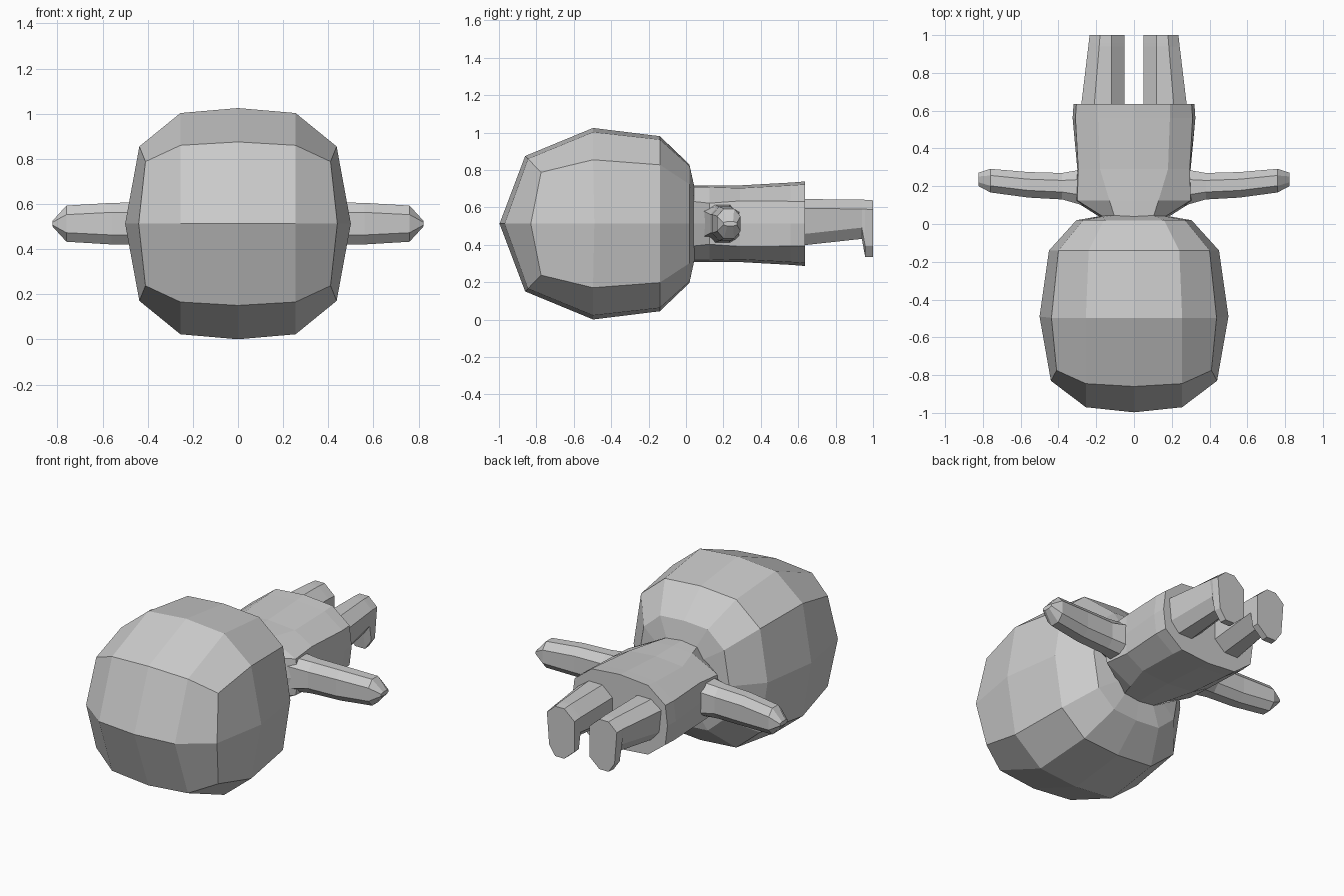
import bpy, bmesh

if "Cube" in bpy.data.objects:
    bpy.data.objects.remove(bpy.data.objects["Cube"])

ZC = 0.513  # height of the body's long axis

grey = bpy.data.materials.new("plain grey")
grey.diffuse_color = (0.6, 0.6, 0.6, 1)
grey.use_nodes = True
grey.node_tree.nodes["Principled BSDF"].inputs["Base Color"].default_value = grey.diffuse_color


def loft(name, rings, tip=None):
    """Skin a list of equal rings; flat caps, or a point at the start."""
    bm = bmesh.new()
    rows = [[bm.verts.new(p) for p in r] for r in rings]
    n = len(rows[0])
    for a, b in zip(rows, rows[1:]):
        for i in range(n):
            j = (i + 1) % n
            bm.faces.new((a[i], a[j], b[j], b[i]))
    bm.faces.new(rows[-1])
    if tip:
        tip(bm, rows[0])
    else:
        bm.faces.new(rows[0])
    bmesh.ops.recalc_face_normals(bm, faces=bm.faces)
    me = bpy.data.meshes.new(name)
    bm.to_mesh(me)
    bm.free()
    me.materials.append(grey)
    ob = bpy.data.objects.new(name, me)
    bpy.context.collection.objects.link(ob)
    return ob


def mirrored(ob):
    """Copy a part to the other side of x = 0."""
    m = ob.modifiers.new("mirror", 'MIRROR')
    m.use_axis = (True, False, False)


def ring(quarter):
    """Closed 12-point ring from top centre to side: four (x, y, dz) points."""
    a, b, c, d = quarter
    right = [a, b, c, d] + [(x, y, -z) for x, y, z in (c, b, a)]
    left = [(-x, y, z) for x, y, z in right[-2:0:-1]]
    return [(x, y, ZC + z) for x, y, z in right + left]


# Head: rings from face to nape, the face being two rows of four panels
def face_panels(bm, r):
    xs = [(-0.44, -0.83), (-0.255, -0.97), (0, -0.997), (0.255, -0.97), (0.44, -0.83)]
    mid = [r[9]] + [bm.verts.new((x, y, ZC)) for x, y in xs[1:4]] + [r[3]]
    top = [r[10], r[11], r[0], r[1], r[2]]
    low = [r[8], r[7], r[6], r[5], r[4]]
    for i in range(4):
        bm.faces.new((top[i], top[i + 1], mid[i + 1], mid[i]))
        bm.faces.new((mid[i], mid[i + 1], low[i + 1], low[i]))


loft("head", [
    ring([(0, -0.86, 0.362), (0.255, -0.845, 0.347), (0.41, -0.775, 0.275), (0.44, -0.83, 0)]),
    ring([(0, -0.497, 0.512), (0.255, -0.497, 0.49), (0.437, -0.497, 0.342), (0.5, -0.49, 0)]),
    ring([(0, -0.14, 0.468), (0.24, -0.14, 0.45), (0.40, -0.14, 0.315), (0.45, -0.14, 0)]),
    ring([(0, 0.018, 0.317), (0.16, 0.02, 0.307), (0.27, 0.02, 0.21), (0.305, 0.02, 0)]),
    ring([(0, 0.04, 0.205), (0.1, 0.045, 0.195), (0.145, 0.045, 0.13), (0.16, 0.045, 0)]),
], face_panels)

# Torso: narrow neck, wide shoulders, slightly flared hips
loft("torso", [
    ring([(0, 0.03, 0.205), (0.10, 0.03, 0.195), (0.15, 0.03, 0.12), (0.17, 0.03, 0)]),
    ring([(0, 0.125, 0.205), (0.13, 0.125, 0.195), (0.30, 0.125, 0.11), (0.32, 0.125, 0)]),
    ring([(0, 0.29, 0.205), (0.18, 0.29, 0.19), (0.295, 0.29, 0.122), (0.30, 0.29, 0)]),
    ring([(0, 0.56, 0.22), (0.19, 0.56, 0.205), (0.31, 0.56, 0.12), (0.325, 0.56, 0)]),
    ring([(0, 0.635, 0.226), (0.19, 0.635, 0.21), (0.305, 0.635, 0.12), (0.32, 0.635, 0)]),
])


# Arm: octagonal sections along x, closing to a wedge at the hand
def arm_ring(x, y0, y1, h, k):
    b = (y1 - y0) * 0.28
    pts = [(y0, k), (y0 + b, h), (y1 - b, h), (y1, k),
           (y1, -k), (y1 - b, -h), (y0 + b, -h), (y0, -k)]
    return [(x, y, ZC + z) for y, z in pts]


mirrored(loft("arm", [
    arm_ring(0.24, 0.09, 0.295, 0.105, 0.07),
    arm_ring(0.38, 0.130, 0.270, 0.095, 0.05),
    arm_ring(0.56, 0.140, 0.275, 0.092, 0.05),
    arm_ring(0.76, 0.167, 0.292, 0.08, 0.04),
    arm_ring(0.822, 0.200, 0.272, 0.012, 0.006),
]))


# Leg: octagonal sections along y, the foot reaching lower at the end
def leg_ring(y, x1, top, low):
    w = x1 - 0.05
    pts = [(0.05, top - 0.06), (0.118, top), (x1 - 0.3 * w, top), (x1, top - 0.05),
           (x1 - 0.015, low + 0.06), (x1 - 0.3 * w, low), (0.118, low), (0.05, low + 0.06)]
    return [(x, y, z) for x, z in pts]


mirrored(loft("leg", [
    leg_ring(0.60, 0.283, 0.645, 0.395),
    leg_ring(0.94, 0.242, 0.642, 0.432),
    leg_ring(0.958, 0.24, 0.641, 0.335),
    leg_ring(1.0, 0.235, 0.638, 0.335),
]))
